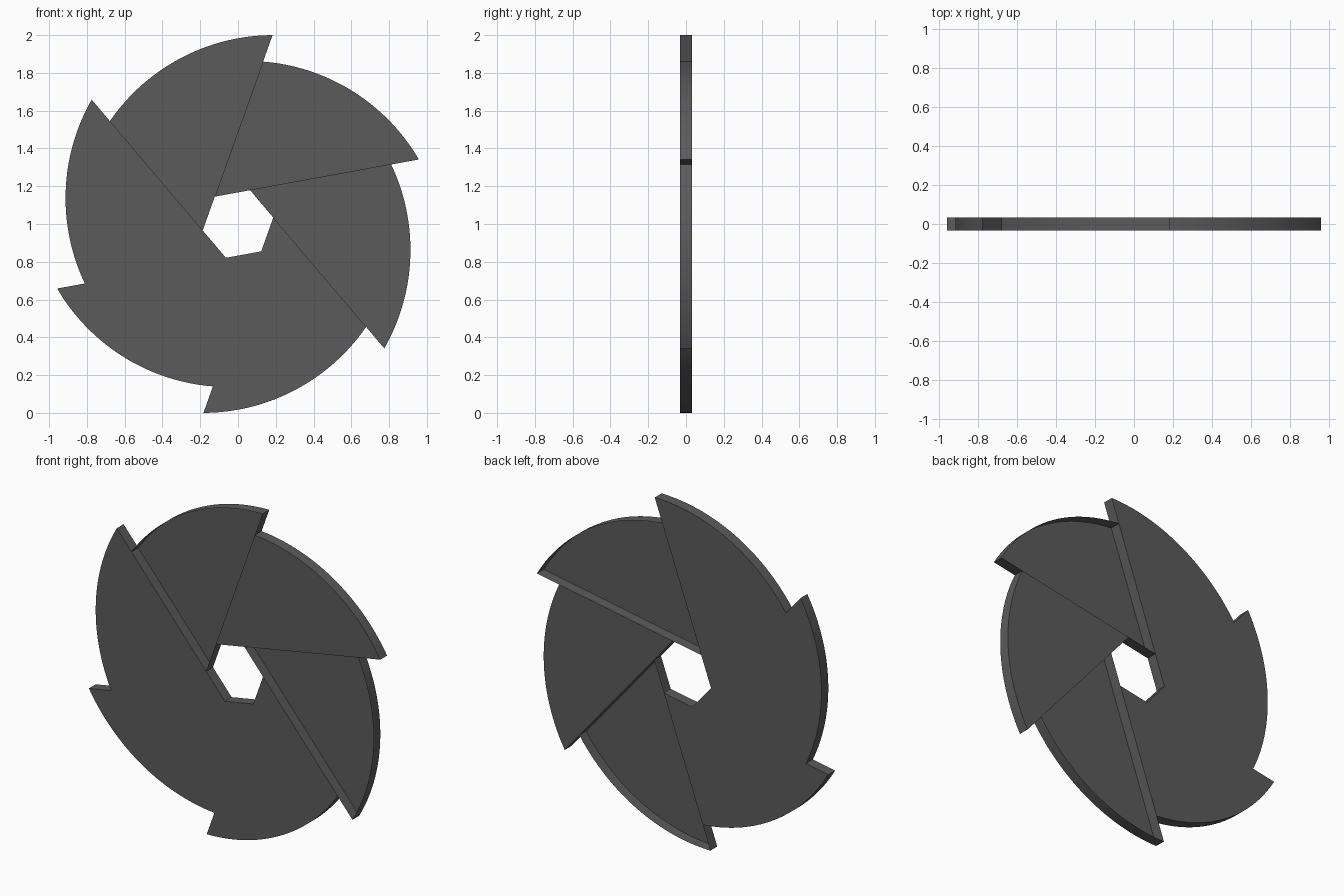
import bpy, bmesh, math
from mathutils import Vector, Matrix

cube = bpy.data.objects.get("Cube")
if cube:
    bpy.data.objects.remove(cube, do_unlink=True)

HALF = 0.032            # half thickness of the ring
CENTRE_Z = 1.0
TIP = Vector((0.183, 1.0))
WALL_ANGLE = math.radians(70.3)
HOLE_RADIUS = 0.19
NOTCH = 0.149           # how far each tip stands past its neighbour
HALF_SWEEP = math.radians(27.6)
SEGMENTS = 40

grey = bpy.data.materials.new("dark_grey")
grey.use_nodes = True
colour = (0.105, 0.105, 0.105, 1)
grey.diffuse_color = colour
grey.node_tree.nodes["Principled BSDF"].inputs["Base Color"].default_value = colour


def polar(radius, angle):
    return Vector((math.cos(angle), math.sin(angle))) * radius


def arc(start, end, half_sweep):
    """Points of a clockwise arc from start to end."""
    chord = end - start
    radius = chord.length / (2 * math.sin(half_sweep))
    left = Vector((-chord.y, chord.x)).normalized()
    centre = (start + end) / 2 - left * radius * math.cos(half_sweep)
    middle = math.atan2(left.y, left.x)
    return [centre + polar(radius, middle + half_sweep * (1 - 2 * i / SEGMENTS))
            for i in range(SEGMENTS + 1)]


def blade_outline():
    """Inner corner, curved outer edge, tip, then back along the straight edge."""
    step = math.radians(60)
    corner = WALL_ANGLE + step
    next_tip = Matrix.Rotation(step, 2) @ TIP
    start = next_tip - polar(NOTCH, WALL_ANGLE + step)
    return ([polar(HOLE_RADIUS, corner + step)] + arc(start, TIP, HALF_SWEEP)
            + [polar(HOLE_RADIUS, corner)])


def make_blade(name, turn, front_plate, back_plate):
    spin = Matrix.Rotation(-turn, 2)
    outline = [spin @ p for p in blade_outline()]
    bm = bmesh.new()
    front, back = ([bm.verts.new((p.x, y, p.y + CENTRE_Z)) for p in outline]
                   for y in (-HALF, HALF))
    # curved rim, straight edge and hole edge; the neighbour closes the last side
    count = len(outline)
    for i in range(1, count):
        j = (i + 1) % count
        bm.faces.new((front[i], front[j], back[j], back[i]))
    if front_plate:
        bm.faces.new(front[::-1])
    if back_plate:
        bm.faces.new(back)
    mesh = bpy.data.meshes.new(name)
    bm.to_mesh(mesh)
    bm.free()
    mesh.materials.append(grey)
    blade = bpy.data.objects.new(name, mesh)
    bpy.context.collection.objects.link(blade)
    bpy.ops.object.select_all(action="DESELECT")
    blade.select_set(True)
    bpy.context.view_layer.objects.active = blade
    bpy.ops.object.shade_smooth_by_angle(angle=math.radians(20))


# Blades clockwise from the top: name, has front plate, has back plate
blades = [("top_blade", False, True), ("upper_left_blade", True, False),
          ("lower_left_blade", False, True), ("bottom_blade", True, False),
          ("lower_right_blade", True, True), ("upper_right_blade", True, True)]
for index, (name, has_front, has_back) in enumerate(blades):
    make_blade(name, math.radians(60 * index), has_front, has_back)
